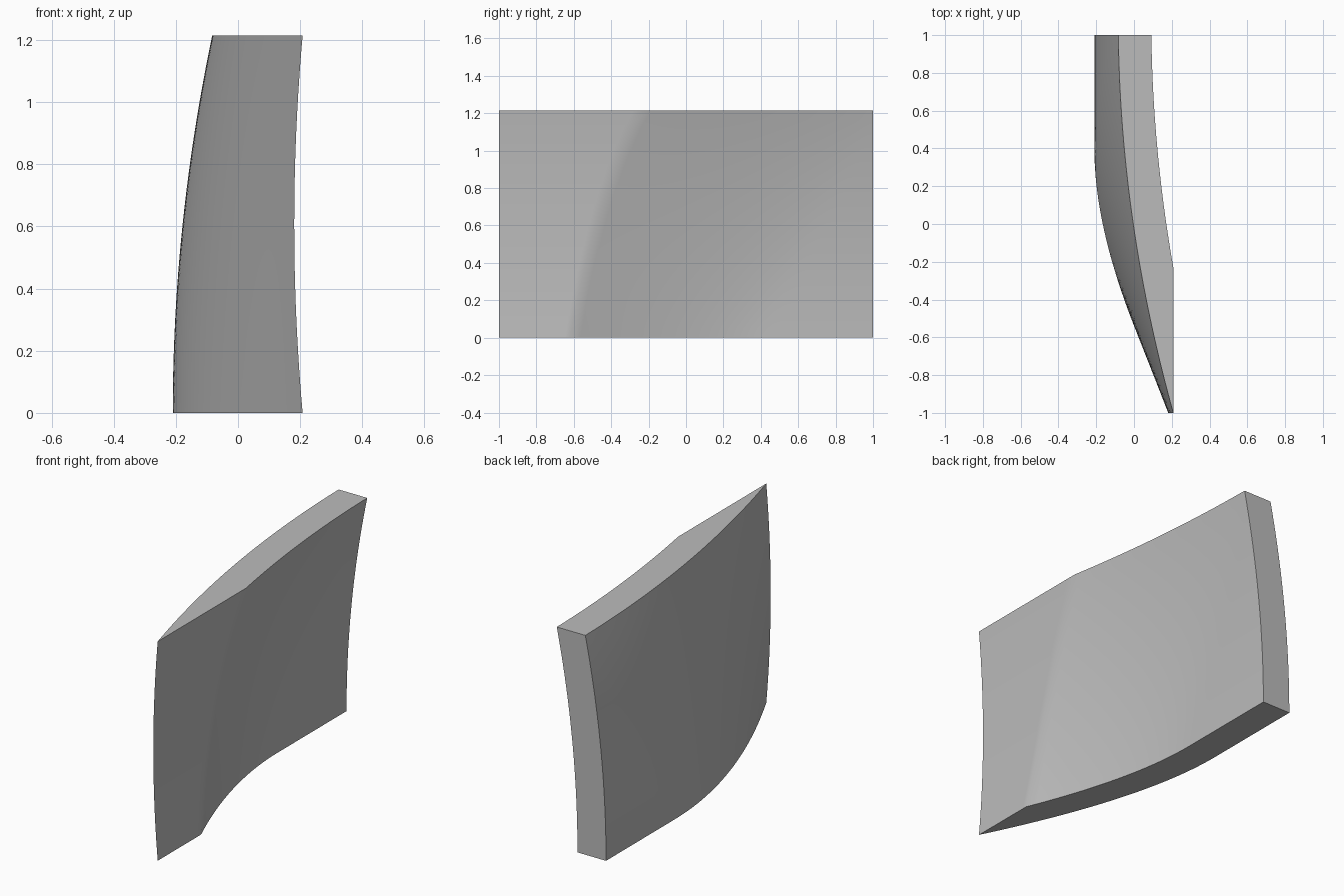
import bpy
import bmesh
import math

HEIGHT = 1.215
THICK = 0.175
ROWS = 24
FRONT_COLS = 14
BACK_COLS = 30

cube = bpy.data.objects.get("Cube")
if cube:
    bpy.data.objects.remove(cube, do_unlink=True)


def mix(a, b, t):
    return a + (b - a) * t


def bezier(a, b, c, t):
    return (1 - t) ** 2 * a + 2 * t * (1 - t) * b + t * t * c


def solve(func, lo, hi):
    """Bisect for the root of an increasing function."""
    for _ in range(40):
        mid = (lo + hi) / 2
        if func(mid) < 0:
            lo = mid
        else:
            hi = mid
    return (lo + hi) / 2


def section(h):
    """Outer and inner points of the horizontal section at height fraction h."""
    front = 0.181 + 0.027 * (2 * h - 1) ** 2
    back = mix(-0.21, -0.083, h * h)
    bend_x = back + 0.013 * h
    bend_y = mix(-0.17, 0.0, h)
    end_y = mix(0.4, 1.0, h)

    def outer_x(y):
        if y >= end_y:
            return back
        t = solve(lambda s: bezier(-1, bend_y, end_y, s) - y, 0, 1)
        return bezier(front, bend_x, back, t)

    # The inner face is the offset outer curve, cut flat near the front edge
    crease = solve(lambda y: front - THICK - outer_x(y), -1, 1)
    ys = [mix(-1, crease, i / FRONT_COLS) for i in range(FRONT_COLS)]
    ys += [mix(crease, 1, i / BACK_COLS) for i in range(BACK_COLS + 1)]
    z = h * HEIGHT
    outer = [(outer_x(y), y, z) for y in ys]
    inner = [(min(x + THICK, front), y, z) for x, y, z in outer]
    return outer, inner


# Curved panel: skin the stacked sections
bm = bmesh.new()
outer, inner = [], []
for r in range(ROWS + 1):
    out_pts, in_pts = section(r / ROWS)
    out_row = [bm.verts.new(p) for p in out_pts]
    # The two skins meet in a knife edge at the front
    in_row = [out_row[0]] + [bm.verts.new(p) for p in in_pts[1:]]
    outer.append(out_row)
    inner.append(in_row)


def skin(row_a, row_b):
    for i in range(len(row_a) - 1):
        corners = [row_a[i], row_a[i + 1], row_b[i + 1], row_b[i]]
        bm.faces.new(list(dict.fromkeys(corners)))


for r in range(ROWS):
    skin(outer[r], outer[r + 1])
    skin(inner[r], inner[r + 1])
    bm.faces.new([outer[r][-1], inner[r][-1], inner[r + 1][-1], outer[r + 1][-1]])
for r in (0, ROWS):
    skin(outer[r], inner[r])
bmesh.ops.recalc_face_normals(bm, faces=bm.faces)

mesh = bpy.data.meshes.new("curved_panel")
bm.to_mesh(mesh)
bm.free()
panel = bpy.data.objects.new("curved_panel", mesh)
bpy.context.collection.objects.link(panel)

# Plain grey
colour = (0.5, 0.5, 0.5, 1)
grey = bpy.data.materials.new("plain_grey")
grey.use_nodes = True
grey.diffuse_color = colour
grey.node_tree.nodes["Principled BSDF"].inputs["Base Color"].default_value = colour
mesh.materials.append(grey)

# Smooth skins with sharp rims
bpy.ops.object.select_all(action="DESELECT")
panel.select_set(True)
bpy.context.view_layer.objects.active = panel
bpy.ops.object.shade_smooth_by_angle(angle=math.radians(30))
